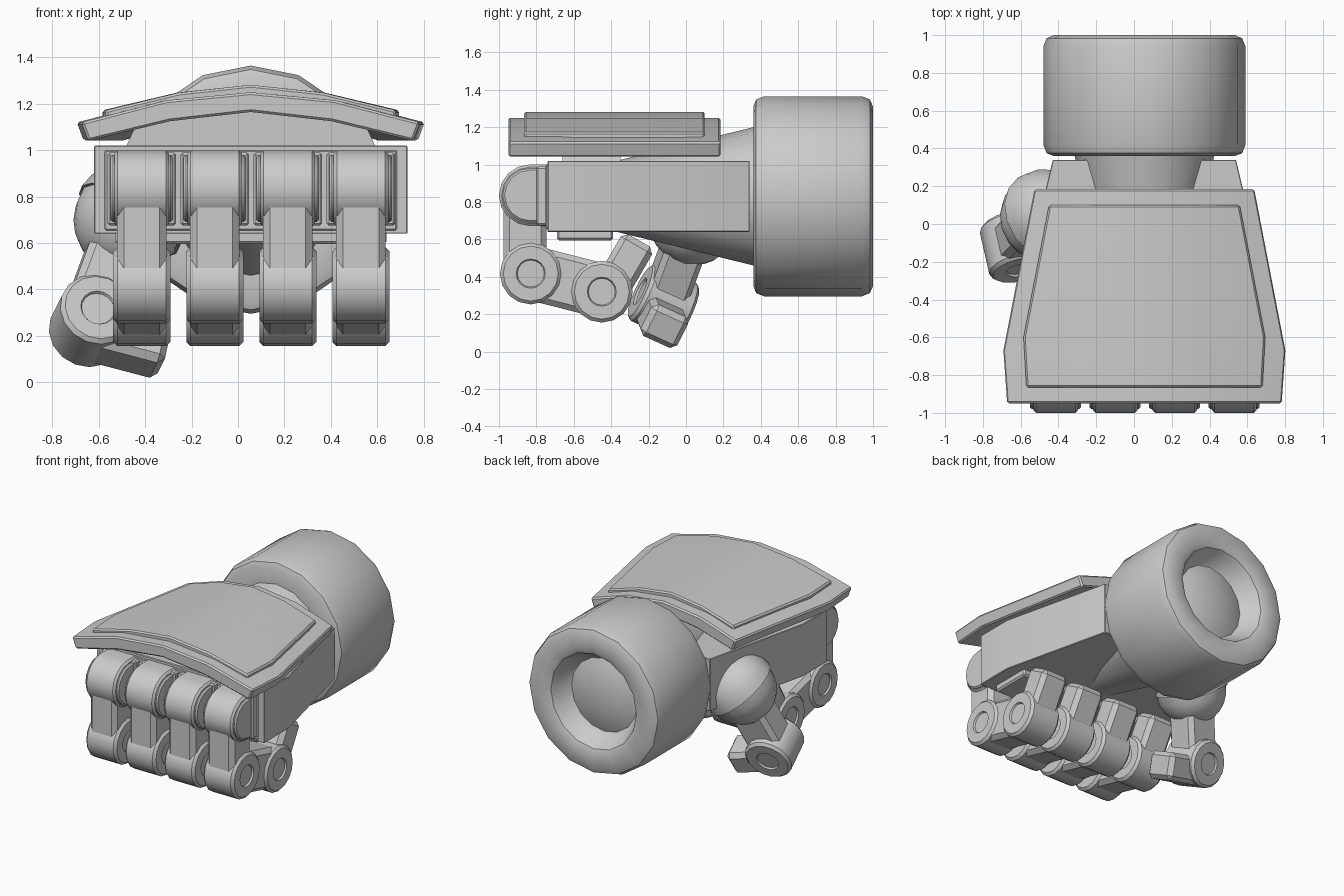
import bpy, bmesh
from math import sin, cos, pi, radians
from mathutils import Vector as V

if "Cube" in bpy.data.objects:
    bpy.data.objects.remove(bpy.data.objects["Cube"])

CX = 0.055          # centre line of hand and wrist


def finish(name, bm, bevel=0.0, segs=1):
    """Weld, bevel the sharp edges, smooth by angle and link."""
    bmesh.ops.remove_doubles(bm, verts=bm.verts, dist=1e-5)
    bmesh.ops.recalc_face_normals(bm, faces=bm.faces)
    if bevel:
        edges = [e for e in bm.edges if e.calc_face_angle(0) > radians(35)]
        bmesh.ops.bevel(bm, geom=edges, offset=bevel, segments=segs,
                        profile=0.5, affect='EDGES', clamp_overlap=True)
    me = bpy.data.meshes.new(name)
    bm.to_mesh(me)
    bm.free()
    me.polygons.foreach_set("use_smooth", [True] * len(me.polygons))
    me.set_sharp_from_angle(angle=radians(30))
    ob = bpy.data.objects.new(name, me)
    bpy.context.collection.objects.link(ob)
    return ob


def loft(name, rings, bevel=0.0, segs=1):
    """Skin equal-length closed rings and cap both ends."""
    bm = bmesh.new()
    vs = [[bm.verts.new(p) for p in r] for r in rings]
    n = len(rings[0])
    for a, b in zip(vs, vs[1:]):
        for i in range(n):
            bm.faces.new((a[i], a[(i + 1) % n], b[(i + 1) % n], b[i]))
    bm.faces.new(vs[0])
    bm.faces.new(vs[-1])
    return finish(name, bm, bevel, segs)


def box(name, x, y, z, bevel=0.0):
    return loft(name, [[V((x[0], y[i], z[j])) for i, j in ((0, 0), (1, 0), (1, 1), (0, 1))],
                       [V((x[1], y[i], z[j])) for i, j in ((0, 0), (1, 0), (1, 1), (0, 1))]], bevel)


def lathe(name, profile, origin, axis, n=16):
    """Spin (radius, distance along axis) points; radius 0 ends become poles."""
    q = V(axis).to_track_quat('Z', 'Y')
    bm = bmesh.new()
    rings = [[bm.verts.new(V(origin) + q @ V((r * cos(2 * pi * k / n), r * sin(2 * pi * k / n), h)))
              for k in range(n if r > 0 else 1)] for r, h in profile]
    for a, b in zip(rings, rings[1:]):
        for k in range(n):
            quad = [a[k % len(a)], a[(k + 1) % len(a)], b[(k + 1) % len(b)], b[k % len(b)]]
            bm.faces.new(list(dict.fromkeys(quad)))
    return finish(name, bm)


def joint(name, c, axis, r, h):
    """Hinge barrel with a shallow round dimple on both ends."""
    half = [(0, h - .012), (.072, h - .012), (.078, h), (r - .018, h), (r, h - .018)]
    lathe(name, half + [(a, -b) for a, b in reversed(half)], c, axis)


def segment(name, p, d, axis, length, t, w):
    """Chamfered link from p along d; t is its thickness range, w its half width."""
    p, d, a = V(p), V(d).normalized(), V(axis).normalized()
    n = a.cross(d).normalized()
    ring = lambda u: [p + d * u + n * t[i] + a * s * w for i, s in ((0, -1), (1, -1), (1, 1), (0, 1))]
    loft(name, [ring(0), ring(length)], 0.03)


# wrist cuff with recessed, domed end, and tapered wrist
lathe("wrist_cuff", [(0, .38), (.34, .38), (.37, .36), (.48, .36), (.518, .375), (.535, .42), (.535, .94),
                     (.518, .983), (.48, 1.0), (.38, 1.0), (.345, .985), (.325, .95), (.28, .87),
                     (.265, .86), (.2, .885), (.1, .905), (0, .91)], (CX, 0, .83), (0, 1, 0))
lathe("wrist_cone", [(0, -.37), (.19, -.37), (.372, .37), (0, .37)], (CX, 0, .83), (0, 1, 0))

# palm block
outline = [(-.675, -.74), (.675, -.74), (.675, -.46), (.485, .34), (-.485, .34), (-.675, -.46)]
loft("palm", [[V((CX + x, y, z)) for x, y in outline] for z in (.64, 1.02)], 0.004)
box("palm_pad", (CX - .585, CX + .585), (-.69, -.39), (.595, .70), 0.012)
support = [(-.545, 1.0), (.545, 1.0), (.49, 1.12), (.3, 1.17), (0, 1.2), (-.3, 1.17), (-.49, 1.12)]
loft("plate_support", [[V((CX + x, y, z)) for x, z in support] for y in (-.66, -.35)])


# arched armour plate with raised inset
def plate(name, rows, top, bottom, lip, bevel):
    ts = (-1, -.5, 0, .5, 1)
    loft(name, [[V((CX + t * w, y, top[abs(int(t * 2))])) for t in ts] +
                [V((CX + t * (w - lip), y, bottom[abs(int(t * 2))])) for t in reversed(ts)]
                for y, w in rows], bevel)


plate("back_plate", [(-.95, .73), (-.67, .75), (.185, .585)],
      (1.25, 1.215, 1.12), (1.165, 1.125, 1.04), .03, .01)
plate("back_plate_inset", [(-.865, .625), (-.6, .64), (.1, .505)],
      (1.282, 1.248, 1.172), (1.2, 1.17, 1.1), 0, .01)


# fingers
def knuckle(name, c, w, r, bevel):
    arc = [(-.835 - r * sin(k * pi / 8), .835 + r * cos(k * pi / 8)) for k in range(9)]
    pts = [(-.72, .835 + r)] + arc + [(-.72, .835 - r)]
    loft(name, [[V((c + s * w, y, z)) for y, z in pts] for s in (-1, 1)], bevel)


X = (1, 0, 0)
J2, J3 = (-.83, .417), (-.45, .32)
box("knuckle_bar", (CX - .63, CX + .63), (-.75, -.70), (.655, 1.0), 0.005)
for i in range(4):
    c = -.415 + .315 * i
    box(f"knuckle_socket_{i}", (c - .148, c + .148), (-.80, -.71), (.675, .99), 0.01)
    knuckle(f"knuckle_{i}", c, .118, .165, .014)
    knuckle(f"knuckle_core_{i}", c, .135, .145, .01)
    segment(f"finger_upper_{i}", (c, -.83, .80), (0, 0, -1), X, .40, (-.145, .085), .107)
    joint(f"finger_middle_joint_{i}", (c, *J2), X, .165, .123)
    segment(f"finger_middle_{i}", (c, *J2), (0, .38, -.097), X, .39, (-.14, .15), .107)
    joint(f"finger_end_joint_{i}", (c, *J3), X, .165, .123)
    segment(f"finger_tip_{i}", (c, *J3), (0, .5, .866), X, .337, (-.133, .06), .107)

# thumb: split ball socket, two links and a tilted hinge
ball = (-.47, .04, .70)
cup_axis = (-.5, -.35, -.75)


def half_ball(name, r, sign):
    lathe(name, [(0, 0)] + [(r * cos(k * pi / 12), sign * r * sin(k * pi / 12)) for k in range(6)]
          + [(0, sign * r)], ball, cup_axis)


half_ball("thumb_ball_upper", .252, -1)
half_ball("thumb_ball_lower", .24, 1)
axis = (.2, -.88, .4)
hinge = (-.63, -.12, .265)
d1 = V(hinge) - V(ball)
segment("thumb_base", ball, d1, axis, d1.length, (-.13, .13), .11)
joint("thumb_joint", hinge, V(axis).normalized(), .165, .14)
segment("thumb_tip", hinge, (.95, .1, -.25), axis, .335, (-.155, .035), .11)
